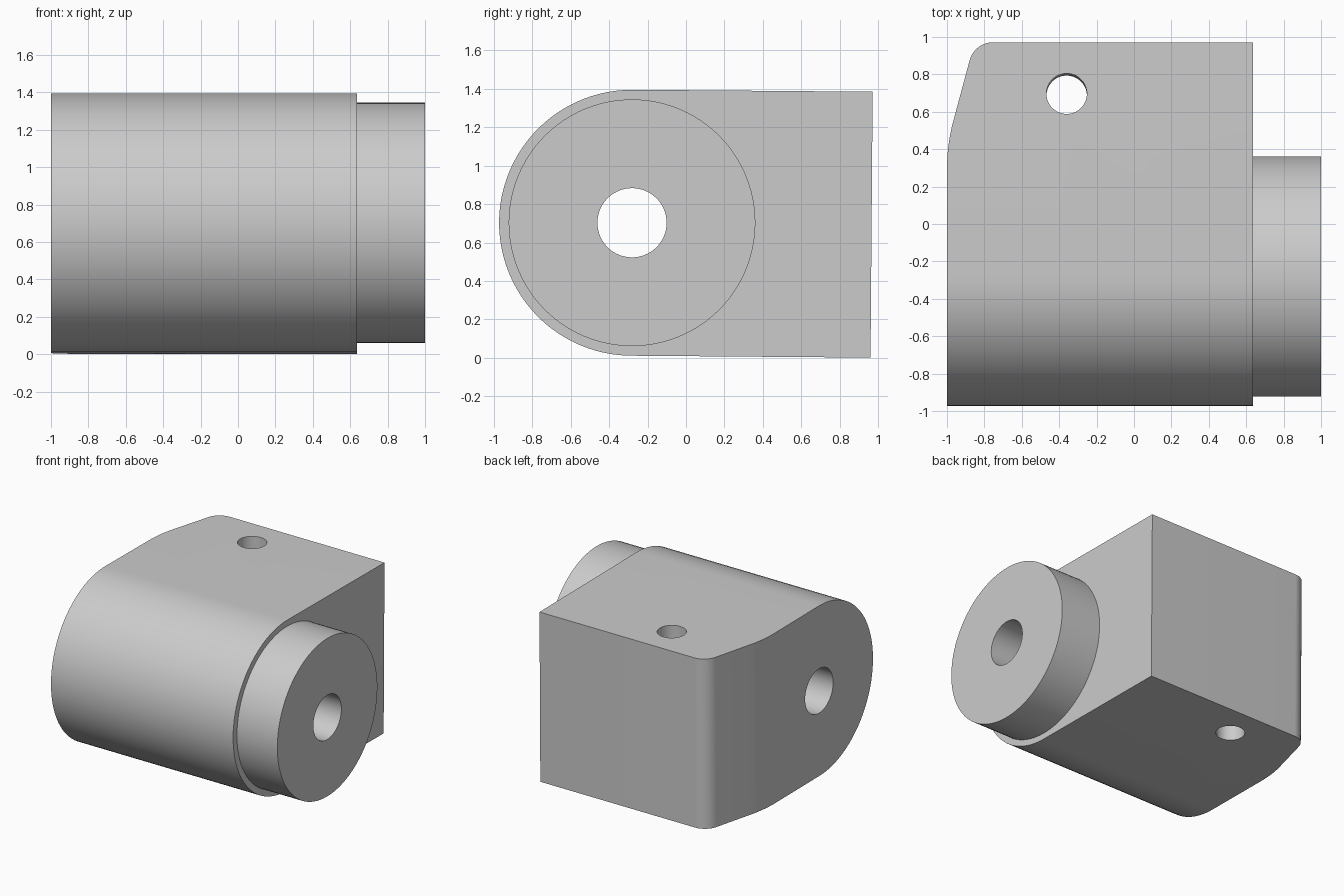
import bpy
import math
from mathutils import Matrix, Vector

default = bpy.data.objects.get("Cube")
if default:
    bpy.data.objects.remove(default, do_unlink=True)

BODY_R, BOSS_R, BORE_R, PIN_R = 0.692, 0.642, 0.18, 0.108
FACE_X, BACK_Y = 0.637, 1.247        # shoulder plane and back plane, from the bore axis
SEGMENTS = 96

grey = bpy.data.materials.new("plain grey")
grey.use_nodes = True
colour = (0.6, 0.6, 0.6, 1)
grey.diffuse_color = colour
grey.node_tree.nodes["Principled BSDF"].inputs["Base Color"].default_value = colour


def prism(name, outline, direction, start, end):
    """Extrude a closed outline of 3D points along a direction."""
    d, n = Vector(direction), len(outline)
    verts = [Vector(p) + d * t for t in (start, end) for p in outline]
    faces = [list(range(n))[::-1], list(range(n, 2 * n))]
    faces += [(i, (i + 1) % n, (i + 1) % n + n, i + n) for i in range(n)]
    mesh = bpy.data.meshes.new(name)
    mesh.from_pydata(verts, [], faces)
    mesh.materials.append(grey)
    obj = bpy.data.objects.new(name, mesh)
    bpy.context.collection.objects.link(obj)
    return obj


def rod(name, radius, start, end):
    """Cylinder along x on the bore axis."""
    angles = [2 * math.pi * i / SEGMENTS for i in range(SEGMENTS)]
    ring = [(0, radius * math.cos(a), radius * math.sin(a)) for a in angles]
    return prism(name, ring, (1, 0, 0), start, end)


def fillet(before, corner, after, length, steps):
    """Round a corner, with tangent points the given length away from it."""
    c = Vector(corner)
    u, v = (Vector(before) - c).normalized(), (Vector(after) - c).normalized()
    half = u.angle(v) / 2
    radius = length * math.tan(half)
    centre = c + (u + v).normalized() * (length / math.cos(half))
    a, b = c + u * length - centre, c + v * length - centre
    total = a.angle(b)
    points = []
    for i in range(steps + 1):
        t = total * i / steps
        p = (a * math.sin(total - t) + b * math.sin(t)) / math.sin(total)
        points.append(centre + p.normalized() * radius)
    return points


def combine(target, tool, operation):
    mod = target.modifiers.new(operation, "BOOLEAN")
    mod.operation, mod.solver, mod.object = operation, "EXACT", tool
    bpy.ops.object.select_all(action="DESELECT")
    target.select_set(True)
    bpy.context.view_layer.objects.active = target
    bpy.ops.object.modifier_apply(modifier=mod.name)
    bpy.data.objects.remove(tool, do_unlink=True)


# Plan outline: square on the right, tapered and rounded at the back left
front_left, bend, back_left = (-1, -1, 0), (-1, 0.70, 0), (-0.853, BACK_Y, 0)
back_right, front_right = (FACE_X, BACK_Y, 0), (FACE_X, -1, 0)
plan = [front_left]
plan += fillet(front_left, bend, back_left, 0.13, 8)
plan += fillet(bend, back_left, back_right, 0.10, 16)
plan += [back_right, front_right]
block = prism("housing_block", plan, (0, 0, 1), -1, 1)

# Side outline: half-round front running into flat top and bottom
side = [(0, 2, -BODY_R)]
for i in range(SEGMENTS // 2 + 1):
    a = -math.pi / 2 - math.pi * i / (SEGMENTS // 2)
    side.append((0, BODY_R * math.cos(a), BODY_R * math.sin(a)))
side.append((0, 2, BODY_R))
combine(block, prism("side_shape", side, (1, 0, 0), -1.5, 1.5), "INTERSECT")

# Round boss, through bore and upright pin hole
combine(block, rod("boss", BOSS_R, 0.4, 1), "UNION")
combine(block, rod("bore", BORE_R, -1.5, 1.5), "DIFFERENCE")
pin = rod("pin_hole", PIN_R, -1.5, 1.5)
pin.data.transform(Matrix.Translation((-0.36, 0.972, 0)) @ Matrix.Rotation(math.pi / 2, 4, "Y"))
combine(block, pin, "DIFFERENCE")

# Slight nose-up lean, then place on the ground
block.data.transform(Matrix.Translation((0, -0.281, 0.703)) @ Matrix.Rotation(-0.008, 4, "X"))
block.select_set(True)
bpy.context.view_layer.objects.active = block
bpy.ops.object.shade_smooth_by_angle(angle=math.radians(30))
